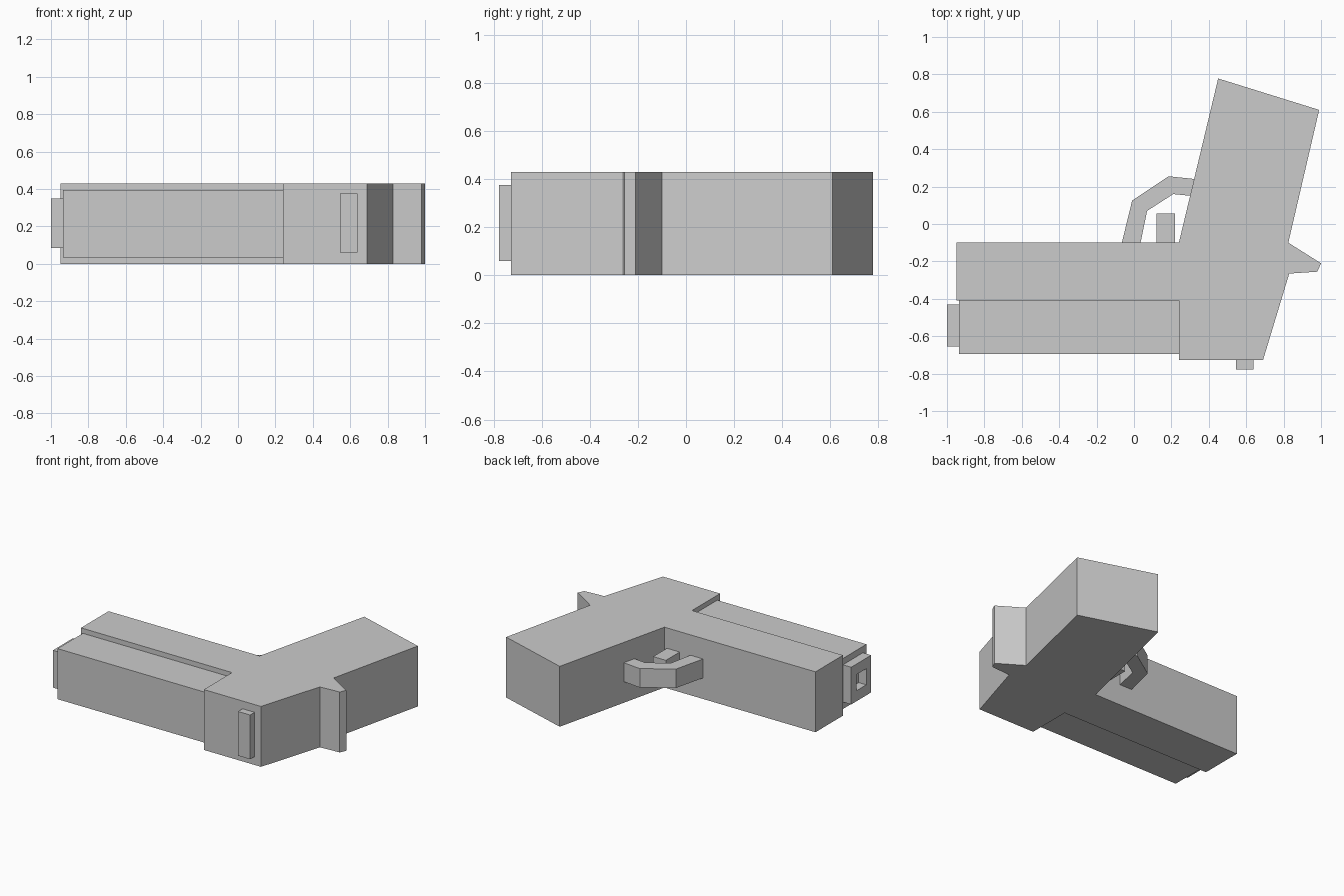
import bpy
import bmesh

cube = bpy.data.objects.get("Cube")
if cube:
    bpy.data.objects.remove(cube, do_unlink=True)

# Single flat material
grey = bpy.data.materials.new("plain grey")
grey.use_nodes = True
colour = (0.6, 0.6, 0.6, 1)
grey.diffuse_color = colour
grey.node_tree.nodes["Principled BSDF"].inputs["Base Color"].default_value = colour


def slab(name, outline, z0, z1):
    """Extrude a flat outline upwards from z0 to z1."""
    bm = bmesh.new()
    face = bm.faces.new([bm.verts.new((x, y, z0)) for x, y in outline])
    grown = bmesh.ops.extrude_face_region(bm, geom=[face])["geom"]
    tops = [g for g in grown if isinstance(g, bmesh.types.BMVert)]
    bmesh.ops.translate(bm, verts=tops, vec=(0, 0, z1 - z0))
    bmesh.ops.recalc_face_normals(bm, faces=bm.faces)
    mesh = bpy.data.meshes.new(name)
    bm.to_mesh(mesh)
    bm.free()
    mesh.materials.append(grey)
    obj = bpy.data.objects.new(name, mesh)
    bpy.context.collection.objects.link(obj)
    return obj


def box(name, x0, x1, y0, y1, z0, z1):
    return slab(name, [(x0, y0), (x1, y0), (x1, y1), (x0, y1)], z0, z1)


# Frame with slanted grip, rear tang and slide housing
slab("frame_and_grip", [
    (-0.95, -0.10), (0.24, -0.10), (0.45, 0.778), (0.99, 0.61),
    (0.825, -0.10), (1.0, -0.21), (0.98, -0.255), (0.83, -0.265),
    (0.69, -0.727), (0.24, -0.727), (0.24, -0.41), (-0.95, -0.41),
], 0, 0.43)

# Slightly narrower slide
box("slide", -0.935, 0.24, -0.695, -0.41, 0.035, 0.395)

# Muzzle block with a square bore
muzzle = box("muzzle", -1.0, -0.935, -0.655, -0.43, 0.085, 0.35)
bore = box("bore_cutter", -1.1, -0.94, -0.60, -0.49, 0.16, 0.275)
bore.hide_render = True
bore.hide_viewport = True
cut = muzzle.modifiers.new("bore", "BOOLEAN")
cut.operation = "DIFFERENCE"
cut.solver = "EXACT"
cut.object = bore

# Rear sight
box("rear_sight", 0.545, 0.64, -0.778, -0.727, 0.06, 0.375)

# Trigger and its angular guard
box("trigger", 0.12, 0.22, -0.10, 0.055, 0.15, 0.285)
slab("trigger_guard", [
    (-0.065, -0.10), (-0.01, 0.125), (0.185, 0.255), (0.33, 0.24),
    (0.31, 0.15), (0.21, 0.16), (0.07, 0.07), (0.035, -0.10),
], 0.15, 0.285)
